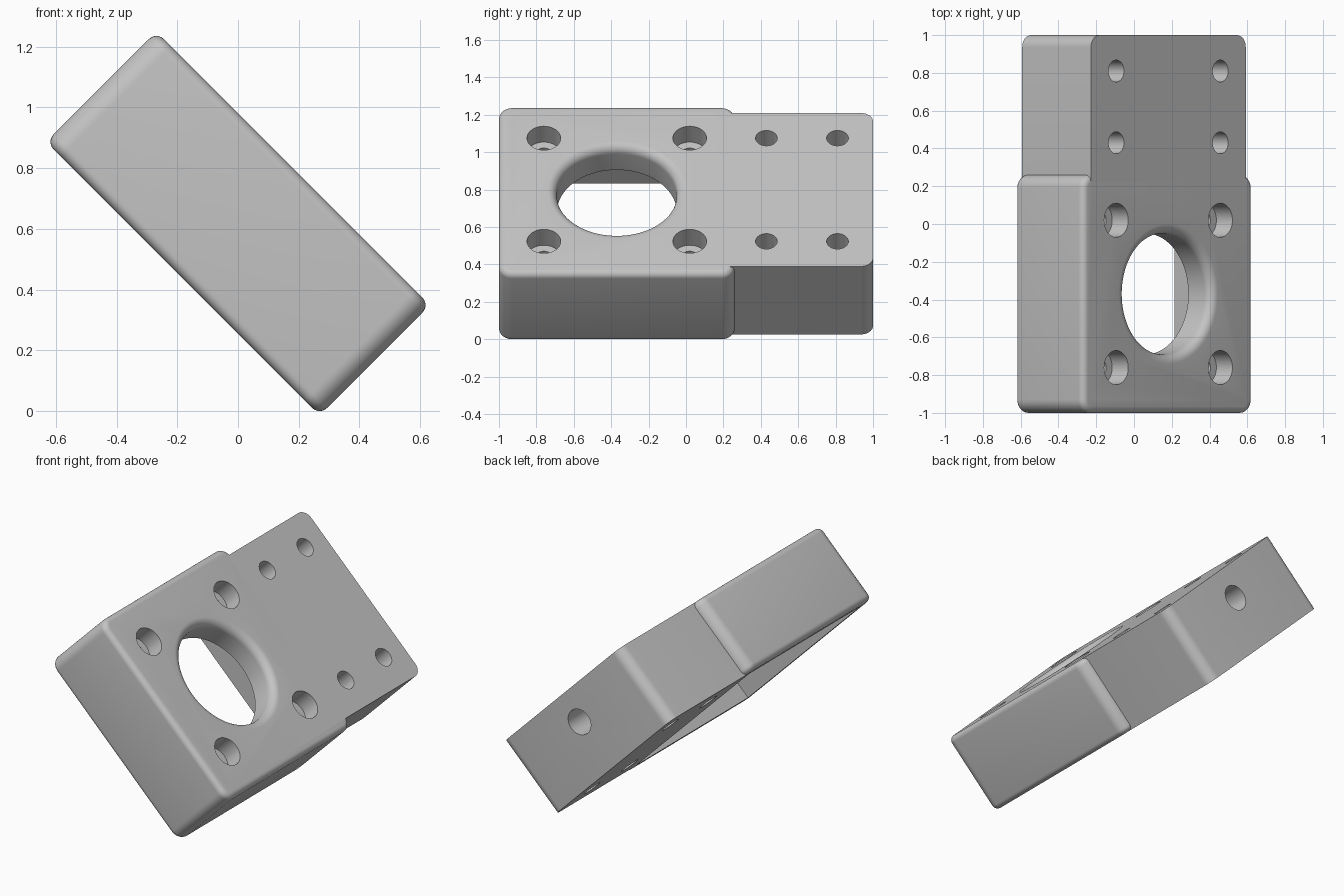
import bpy, bmesh
from math import pi, sin, cos, radians
from mathutils import Matrix

default = bpy.data.objects.get("Cube")
if default:
    bpy.data.objects.remove(default, do_unlink=True)

HALF_T = 0.257          # half thickness of the plate
MOTOR_Y = -0.37         # centre of the square head
HOLE = 0.39             # half spacing of the screw pattern


def to_object(bm, name):
    bmesh.ops.recalc_face_normals(bm, faces=bm.faces)
    mesh = bpy.data.meshes.new(name)
    bm.to_mesh(mesh)
    bm.free()
    obj = bpy.data.objects.new(name, mesh)
    bpy.context.collection.objects.link(obj)
    return obj


def bevel(bm, edges, radius, segments):
    bmesh.ops.bevel(bm, geom=edges, offset=radius, segments=segments,
                    profile=0.5, affect='EDGES', clamp_overlap=True)


def block(name, half_x, y0, y1, z0, z1, corner=0, rim=0, only_back=False):
    """Box with rounded upright corners and optionally rounded rims."""
    bm = bmesh.new()
    bmesh.ops.create_cube(bm, size=1)
    for v in bm.verts:
        v.co.x *= 2 * half_x
        v.co.y = y1 if v.co.y > 0 else y0
        v.co.z = z1 if v.co.z > 0 else z0
    if corner:
        upright = [e for e in bm.edges
                   if abs(e.verts[0].co.z - e.verts[1].co.z) > 0.01
                   and (not only_back or e.verts[0].co.y > y1 - 0.01)]
        bevel(bm, upright, corner, 8)
    if rim:
        flat = [e for e in bm.edges
                if abs(e.verts[0].co.z - e.verts[1].co.z) < 0.001]
        bevel(bm, flat, rim, 6)
    return to_object(bm, name)


def lathe(name, profile, matrix, steps=48):
    """Solid of revolution around local z."""
    bm = bmesh.new()
    verts = [bm.verts.new((r, 0, z)) for r, z in profile]
    edges = [bm.edges.new(pair) for pair in zip(verts, verts[1:])]
    bmesh.ops.spin(bm, geom=verts + edges, cent=(0, 0, 0), axis=(0, 0, 1),
                   angle=2 * pi, steps=steps)
    bmesh.ops.remove_doubles(bm, verts=bm.verts, dist=0.0001)
    bm.transform(matrix)
    return to_object(bm, name)


def combine(body, tool, operation):
    mod = body.modifiers.new(tool.name, 'BOOLEAN')
    mod.operation = operation
    mod.solver = 'EXACT'
    mod.object = tool
    bpy.context.view_layer.objects.active = body
    bpy.ops.object.modifier_apply(modifier=mod.name)
    bpy.data.objects.remove(tool, do_unlink=True)


# Square head with all edges rounded, and the narrower tail
bracket = block("motor_bracket", 0.637, -1, 0.26, -HALF_T, HALF_T, 0.07, 0.035)
tail = block("tail", 0.58, 0.05, 1, -HALF_T, HALF_T, 0.065, only_back=True)
combine(bracket, tail, 'UNION')

# Square pocket on the underside
pocket = block("pocket", 0.56, MOTOR_Y - 0.56, MOTOR_Y + 0.56, -0.4, 0.087)
combine(bracket, pocket, 'DIFFERENCE')

# Large bore with a rounded mouth
R, F = 0.32, 0.05
mouth = [(R + F - F * cos(a), HALF_T - F + F * sin(a))
         for a in (radians(11.25 * i) for i in range(9))]
bore = lathe("bore", [(0, -0.1), (R, -0.1)] + mouth + [(R + F, 0.35), (0, 0.35)],
             Matrix.Translation((0, MOTOR_Y, 0)), 80)
combine(bracket, bore, 'DIFFERENCE')

# Counterbored screw holes in the head, plain holes through the tail
step = HALF_T - 0.12
counterbore = [(0, 0), (0.045, 0), (0.045, step), (0.09, step), (0.09, 0.4), (0, 0.4)]
plain = [(0, -0.4), (0.058, -0.4), (0.058, 0.4), (0, 0.4)]
for side in (-HOLE, HOLE):
    for y in (MOTOR_Y - HOLE, MOTOR_Y + HOLE):
        combine(bracket, lathe("screw_hole", counterbore,
                               Matrix.Translation((side, y, 0))), 'DIFFERENCE')
    for y in (0.43, 0.81):
        combine(bracket, lathe("tail_hole", plain,
                               Matrix.Translation((side, y, 0))), 'DIFFERENCE')

# Blind hole in the end of the tail
end_hole = lathe("end_hole", [(0, -0.5), (0.08, -0.5), (0.08, 0.3), (0, 0.3)],
                 Matrix.Translation((0, 1, 0.07)) @ Matrix.Rotation(-pi / 2, 4, 'X'))
combine(bracket, end_hole, 'DIFFERENCE')

# Tip the part onto its long edge and stand it on the ground
bracket.data.transform(Matrix.Rotation(pi / 4, 4, 'Y'))
low = min(v.co.z for v in bracket.data.vertices)
bracket.data.transform(Matrix.Translation((0, 0, -low)))

grey = bpy.data.materials.new("plain_grey")
grey.use_nodes = True
colour = (0.55, 0.55, 0.55, 1)
grey.diffuse_color = colour
grey.node_tree.nodes["Principled BSDF"].inputs["Base Color"].default_value = colour
bracket.data.materials.clear()
bracket.data.materials.append(grey)

bpy.ops.object.select_all(action='DESELECT')
bracket.select_set(True)
bpy.context.view_layer.objects.active = bracket
bpy.ops.object.shade_smooth_by_angle(angle=radians(30))
